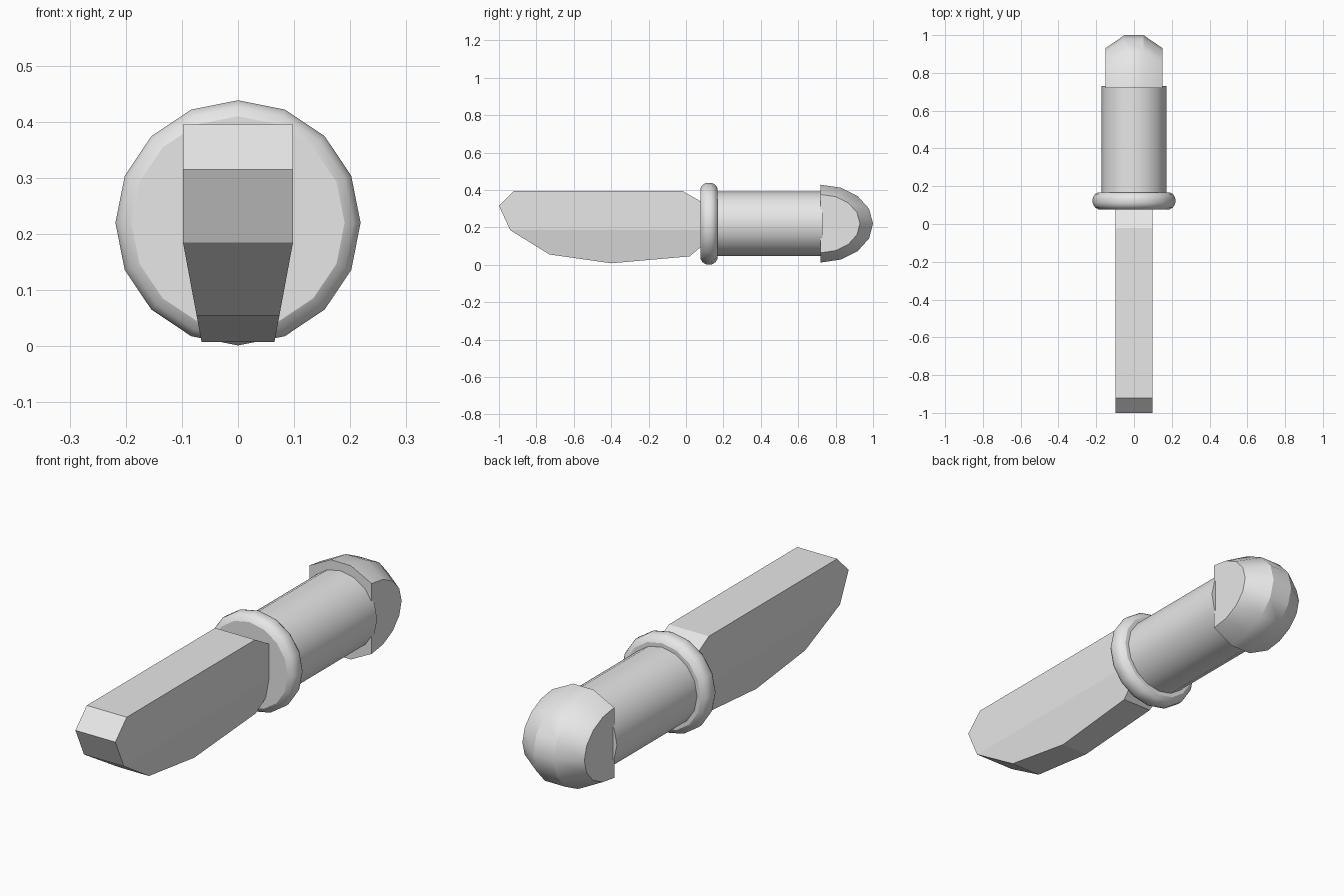
import bpy, bmesh
from math import sin, cos, pi, radians

if "Cube" in bpy.data.objects:
    bpy.data.objects.remove(bpy.data.objects["Cube"], do_unlink=True)

GREY = (0.8, 0.8, 0.8, 1.0)
mat = bpy.data.materials.new("plain grey")
mat.use_nodes = True
mat.diffuse_color = GREY
mat.node_tree.nodes["Principled BSDF"].inputs["Base Color"].default_value = GREY

AXIS_Z = 0.22   # height of the handle axis
SIDES = 16


def finish(name, bm, smooth=True):
    bmesh.ops.recalc_face_normals(bm, faces=bm.faces)
    mesh = bpy.data.meshes.new(name)
    bm.to_mesh(mesh)
    bm.free()
    mesh.materials.append(mat)
    ob = bpy.data.objects.new(name, mesh)
    bpy.context.collection.objects.link(ob)
    if smooth:
        bpy.ops.object.select_all(action="DESELECT")
        ob.select_set(True)
        bpy.context.view_layer.objects.active = ob
        bpy.ops.object.shade_smooth_by_angle(angle=radians(30))
    return ob


def loft(name, rings, smooth=True):
    """Skin a list of closed rings and cap both ends."""
    bm = bmesh.new()
    loops = [[bm.verts.new(p) for p in ring] for ring in rings]
    for a, b in zip(loops, loops[1:]):
        for i in range(len(a)):
            j = (i + 1) % len(a)
            bm.faces.new((a[i], a[j], b[j], b[i]))
    bm.faces.new(loops[0])
    bm.faces.new(loops[-1])
    return finish(name, bm, smooth)


def lathe(name, profile):
    """Turn (y, radius) pairs about the handle axis."""
    turns = [2 * pi * i / SIDES for i in range(SIDES)]
    loft(name, [[(r * sin(t), y, AXIS_Z + r * cos(t)) for t in turns]
                for y, r in profile])


# Blade: side outline with the lower part narrowing towards the cutting edge
outline = [(-1, 0.315), (-0.92, 0.395), (-0.02, 0.395), (0.085, 0.335),
           (0.085, 0.10), (0.02, 0.045), (-0.40, 0.008), (-0.73, 0.055),
           (-0.94, 0.185)]
TAPER_Z = 0.185
bm = bmesh.new()
face = bm.faces.new([bm.verts.new((-0.098, y, z)) for y, z in outline])
side = bmesh.ops.extrude_face_region(bm, geom=[face])
bmesh.ops.translate(bm, vec=(0.196, 0, 0),
                    verts=[v for v in side["geom"] if isinstance(v, bmesh.types.BMVert)])
bmesh.ops.bisect_plane(bm, geom=bm.verts[:] + bm.edges[:] + bm.faces[:], dist=1e-4,
                       plane_co=(0, 0, TAPER_Z), plane_no=(0, 0, 1))
for v in bm.verts:
    if v.co.z < TAPER_Z:
        v.co.x *= 1 - 1.9 * (TAPER_Z - v.co.z)
finish("blade", bm, smooth=False)

# Rounded collar between blade and grip
half = [(0.078, 0.19), (0.088, 0.206), (0.099, 0.214), (0.112, 0.2185)]
lathe("collar", half + [(0.246 - y, r) for y, r in reversed(half)])

# Cylindrical grip
lathe("grip", [(0.16, 0.172), (0.73, 0.172)])

# Half-round pommel with flat cheeks, flat towards the grip
arc = [pi * i / 8 - pi / 2 for i in range(9)]
loft("pommel", [[(x, 0.72 + 0.28 * s * cos(t), AXIS_Z + 0.208 * s * sin(t)) for t in arc]
                for x, s in ((-0.152, 0.75), (-0.05, 1), (0.05, 1), (0.152, 0.75))])
